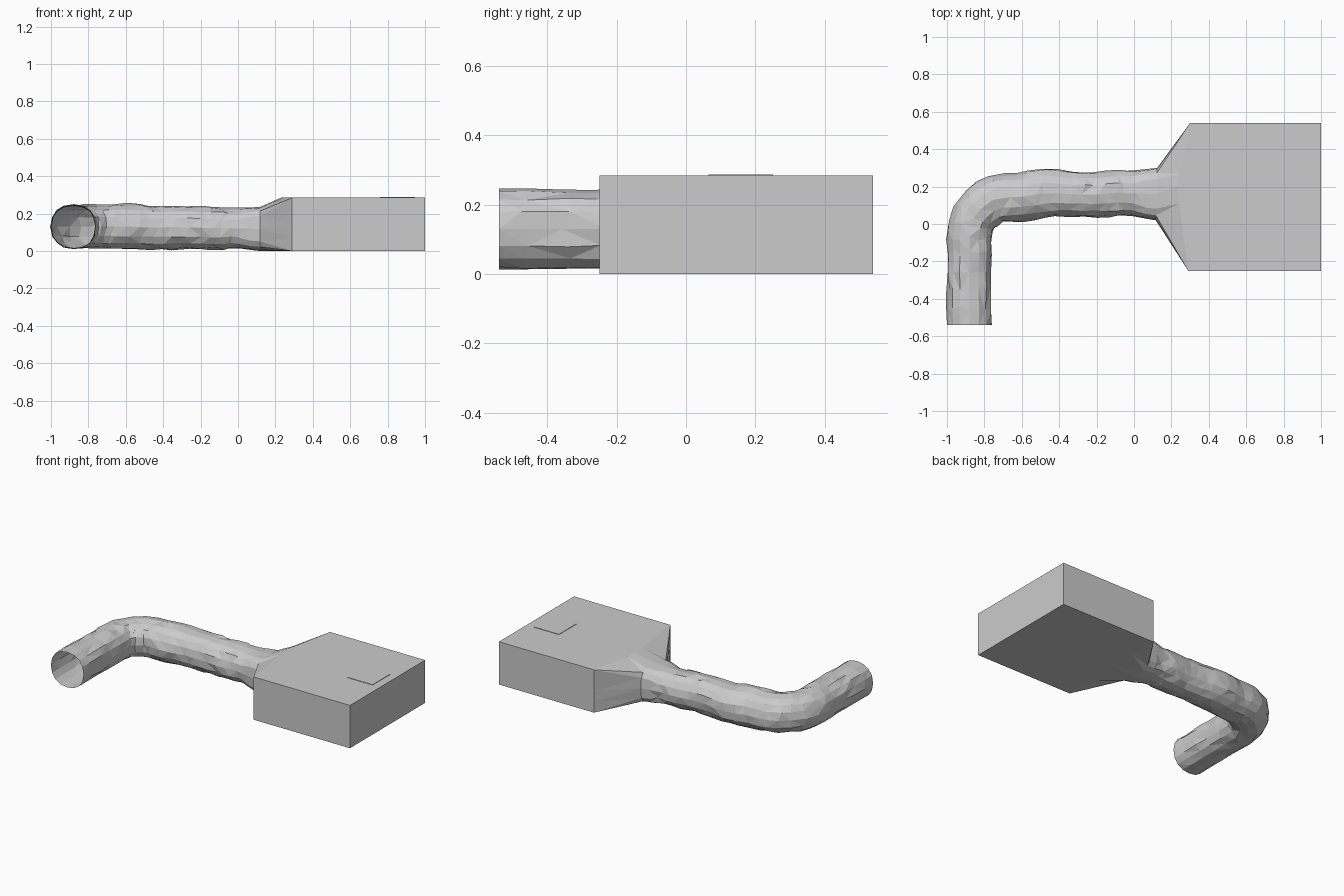
import bpy, bmesh, math, random
from mathutils import Vector

if "Cube" in bpy.data.objects:
    bpy.data.objects.remove(bpy.data.objects["Cube"])

random.seed(4)
N = 16                       # sides of the tunnel


def make_object(name, bm):
    mesh = bpy.data.meshes.new(name)
    bm.to_mesh(mesh)
    bm.free()
    ob = bpy.data.objects.new(name, mesh)
    bpy.context.collection.objects.link(ob)
    return ob


def spline(pts, steps):
    # Catmull-Rom through the points
    out = []
    for i in range(len(pts) - 1):
        a, b = pts[max(i - 1, 0)], pts[i]
        c, d = pts[i + 1], pts[min(i + 2, len(pts) - 1)]
        for s in range(steps):
            t = s / steps
            out.append(0.5 * (2 * b + (c - a) * t + (2 * a - 5 * b + 4 * c - d) * t * t
                              + (3 * b - a - 3 * c + d) * t ** 3))
    return out + [pts[-1]]


# Outlet of the funnel: points spaced around the open end of the room
corners = [(0.30, 0.54, 0.285), (0.29, -0.25, 0.285), (0.29, -0.25, 0), (0.30, 0.54, 0)]
corners = [Vector(c) for c in corners]
outlet = [None] * N
for c in range(4):
    for j in range(4):
        outlet[(2 + 4 * c + j) % N] = corners[c].lerp(corners[(c + 1) % 4], j / 4)
peak = Vector((0.23, 0.20, 0.285))      # roof reaches back over the funnel
outlet[3] = corners[0].lerp(peak, 0.8)
outlet[4] = peak
outlet[5] = corners[1].lerp(peak, 0.8)

# Rough tunnel: x, y, z centre, half width, half height
path = [(-0.88, -0.54, 0.13, 0.12, 0.117), (-0.88, -0.35, 0.13, 0.12, 0.117),
        (-0.88, -0.15, 0.13, 0.12, 0.115), (-0.872, -0.01, 0.13, 0.12, 0.117),
        (-0.82, 0.08, 0.13, 0.125, 0.118), (-0.73, 0.135, 0.13, 0.13, 0.118),
        (-0.61, 0.145, 0.131, 0.13, 0.123), (-0.47, 0.165, 0.125, 0.13, 0.117),
        (-0.34, 0.16, 0.128, 0.122, 0.119), (-0.20, 0.158, 0.124, 0.12, 0.115),
        (-0.09, 0.165, 0.123, 0.125, 0.113), (0.0, 0.163, 0.121, 0.125, 0.109),
        (0.12, 0.16, 0.118, 0.14, 0.118)]
bend = spline([Vector(p) for p in path], 2)
bm = bmesh.new()
rings = []
for i, p in enumerate(bend):
    t = bend[min(i + 1, len(bend) - 1)] - bend[max(i - 1, 0)]
    side = Vector((-t[1], t[0], 0)).normalized()
    along = Vector((t[0], t[1], 0)).normalized()
    last = i >= len(bend) - 2
    power = 0.6 if last else 0.9
    rough = 0 if (i == 0 or last) else 0.045
    slide = 0 if (i == 0 or last) else 0.018
    ring = []
    for k in range(N):
        a = math.tau * k / N
        r = 1 + random.uniform(-rough, rough)
        cu, cv = math.cos(a), math.sin(a)
        u = math.copysign(abs(cu) ** power, cu) * p[3] * r
        v = math.copysign(abs(cv) ** power, cv) * p[4] * r
        co = Vector((p[0], p[1], p[2] + v)) + side * u + along * random.uniform(-slide, slide)
        co.z = max(co.z, 0.0)
        ring.append(bm.verts.new(co))
    rings.append(ring)
# Funnel widening into the room
rings.append([bm.verts.new(co) for co in outlet])
for r0, r1 in zip(rings, rings[1:]):
    for k in range(N):
        m = (k + 1) % N
        bm.faces.new((r0[k], r1[k], r1[m], r0[m]))
bmesh.ops.triangulate(bm, faces=bm.faces[:])
bmesh.ops.recalc_face_normals(bm, faces=bm.faces[:])
make_object("tunnel", bm)

# Room: walls, floor and roof, open toward the funnel
bm = bmesh.new()
roof = [bm.verts.new(outlet[k]) for k in range(2, 7)]
fl = [bm.verts.new(corners[k]) for k in (2, 3)]
far = [bm.verts.new((1, y, z)) for y, z in ((-0.25, 0.285), (0.54, 0.285), (0.54, 0), (-0.25, 0))]
bm.faces.new(roof + far[:2])
bm.faces.new(far)
bm.faces.new((fl[0], fl[1], far[2], far[3]))
bm.faces.new((roof[-1], fl[0], far[3], far[0]))
bm.faces.new((roof[0], far[1], far[2], fl[1]))
bmesh.ops.recalc_face_normals(bm, faces=bm.faces[:])
make_object("room", bm)

# Thin hatch on the roof
bpy.ops.mesh.primitive_cube_add(size=1, location=(0.853, 0.158, 0.286))
hatch = bpy.context.object
hatch.name = "roof_hatch"
hatch.scale = (0.185, 0.185, 0.004)
